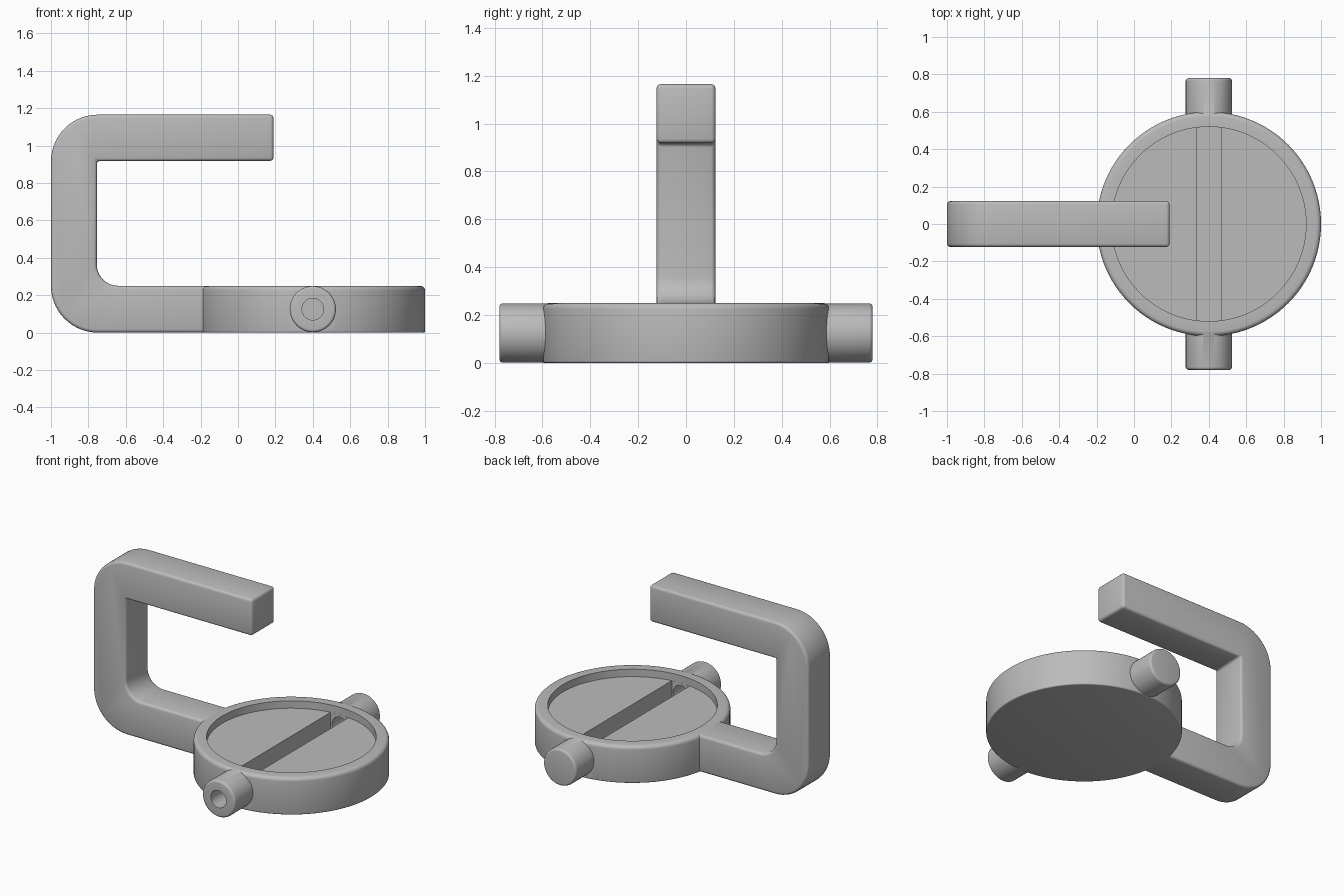
import bpy, bmesh, math
from mathutils import Matrix

if "Cube" in bpy.data.objects:
    bpy.data.objects.remove(bpy.data.objects["Cube"])

grey = bpy.data.materials.new("plain_grey")
grey.diffuse_color = (0.5, 0.5, 0.5, 1)
grey.use_nodes = True
grey.node_tree.nodes["Principled BSDF"].inputs["Base Color"].default_value = grey.diffuse_color
CX, MID = 0.4, 0.125  # dish centre and bar mid height


def finish(name, bm):
    bmesh.ops.recalc_face_normals(bm, faces=bm.faces)
    me = bpy.data.meshes.new(name)
    bm.to_mesh(me)
    bm.free()
    me.materials.append(grey)
    ob = bpy.data.objects.new(name, me)
    bpy.context.collection.objects.link(ob)
    return ob


def lathe(name, profile, matrix, steps):
    """Spin (radius, height) points, starting and ending on the axis."""
    bm = bmesh.new()
    vs = [bm.verts.new((r, 0, h)) for r, h in profile]
    es = [bm.edges.new(p) for p in zip(vs, vs[1:])]
    bmesh.ops.spin(bm, geom=vs + es, axis=(0, 0, 1), cent=(0, 0, 0),
                   angle=math.tau, steps=steps, use_duplicate=False)
    bmesh.ops.remove_doubles(bm, verts=bm.verts, dist=1e-5)
    bm.transform(matrix)
    return finish(name, bm)


def arc(cx, cy, r, a0, a1, n):
    return [(cx + r * math.cos(math.radians(a0 + (a1 - a0) * i / n)),
             cy + r * math.sin(math.radians(a0 + (a1 - a0) * i / n)))
            for i in range(n + 1)]


def boolean(ob, other, op):
    m = ob.modifiers.new(op, 'BOOLEAN')
    m.operation, m.object, m.solver = op, other, 'EXACT'
    bpy.context.view_layer.objects.active = ob
    bpy.ops.object.modifier_apply(modifier=m.name)
    bpy.data.objects.remove(other)


def smooth(ob, angle):
    bpy.ops.object.select_all(action='DESELECT')
    ob.select_set(True)
    bpy.context.view_layer.objects.active = ob
    bpy.ops.object.shade_smooth_by_angle(angle=math.radians(angle))


# round dish with a raised rim and shallow recess
rim = arc(0.592, 0.008, 0.008, -90, 0, 3) + arc(0.575, 0.225, 0.025, 0, 90, 5)
dish = lathe("dish", [(0, 0)] + rim + [(0.52, 0.25), (0.52, 0.2), (0, 0.2)],
             Matrix.Translation((CX, 0, 0)), 96)

# side bosses, front and back
for side in (-1, 1):
    m = Matrix.Translation((CX, 0, MID)) @ Matrix.Rotation(-side * math.pi / 2, 4, 'X')
    boss = lathe("boss", [(0, 0.56), (0.1235, 0.56)] + arc(0.1085, 0.765, 0.015, 0, 90, 4)
                 + [(0, 0.78)], m, 48)
    boolean(dish, boss, 'UNION')

# slot across the dish, rounded to the recess radius at its ends
bm = bmesh.new()
w = 0.067
a = math.degrees(math.asin(w / 0.5195))
outline = arc(0, 0, 0.5195, 90 - a, 90 + a, 8) + arc(0, 0, 0.5195, 270 - a, 270 + a, 8)
face = bm.faces.new([bm.verts.new((CX + x, y, 0.055)) for x, y in outline])
up = bmesh.ops.extrude_face_region(bm, geom=[face])["geom"]
bmesh.ops.translate(bm, vec=(0, 0, 0.3),
                    verts=[v for v in up if isinstance(v, bmesh.types.BMVert)])
boolean(dish, finish("slot_cutter", bm), 'DIFFERENCE')

# bore: open through the front boss, blind in the back one
m = Matrix.Translation((CX, 0, MID)) @ Matrix.Rotation(-math.pi / 2, 4, 'X')
bore = lathe("bore_cutter", [(0, -0.9), (0.058, -0.9), (0.058, 0.7), (0, 0.7)], m, 32)
boolean(dish, bore, 'DIFFERENCE')
smooth(dish, 32)

# hook arm: C-shaped side profile extruded across its width
profile = ([(-0.155, 0.0)] + arc(-0.75, 0.25, 0.25, 270, 180, 14)
           + arc(-0.75, 0.915, 0.25, 180, 90, 14)
           + [(0.19, 1.165), (0.19, 0.918), (-0.755, 0.918)]
           + arc(-0.64, 0.365, 0.115, 180, 270, 10) + [(-0.155, 0.25)])
bm = bmesh.new()
face = bm.faces.new([bm.verts.new((x, -0.123, z)) for x, z in profile])
back = bmesh.ops.extrude_face_region(bm, geom=[face])["geom"]
bmesh.ops.translate(bm, vec=(0, 0.246, 0),
                    verts=[v for v in back if isinstance(v, bmesh.types.BMVert)])
arm = finish("hook_arm", bm)
bev = arm.modifiers.new("soft_edges", 'BEVEL')
bev.width, bev.segments, bev.limit_method = 0.018, 3, 'ANGLE'
bev.angle_limit = math.radians(40)
bpy.context.view_layer.objects.active = arm
bpy.ops.object.modifier_apply(modifier=bev.name)
smooth(arm, 35)
